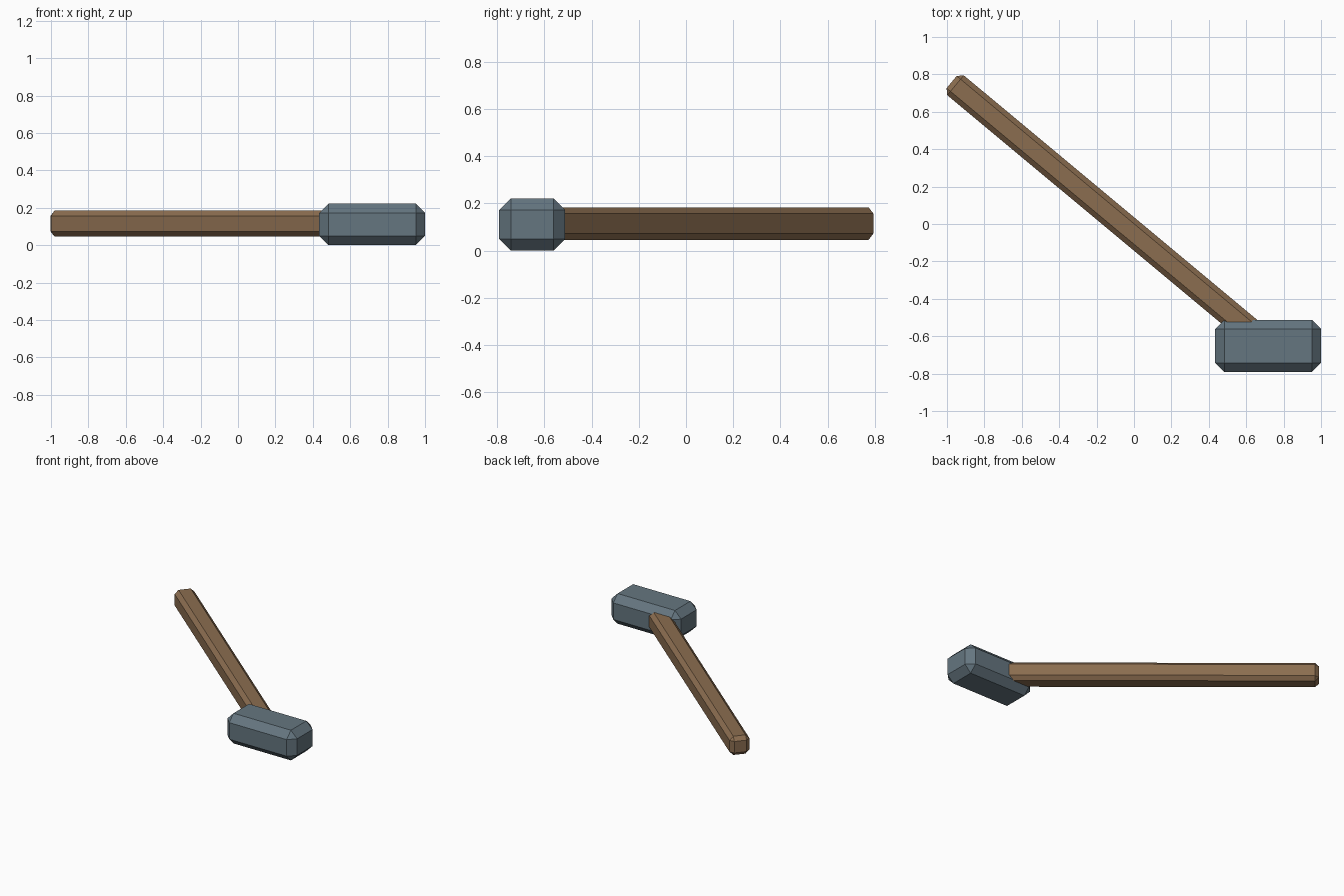
import bpy, bmesh, math
from mathutils import Matrix

if "Cube" in bpy.data.objects:
    bpy.data.objects.remove(bpy.data.objects["Cube"])


def make_material(name, rgb):
    mat = bpy.data.materials.new(name)
    mat.diffuse_color = (*rgb, 1)
    mat.use_nodes = True
    mat.node_tree.nodes["Principled BSDF"].inputs["Base Color"].default_value = mat.diffuse_color
    return mat


def chamfered_block(name, size, centre, angle, bevel, mat):
    """Box with one flat chamfer on every edge, turned about z."""
    bm = bmesh.new()
    bmesh.ops.create_cube(bm, size=1)
    bmesh.ops.scale(bm, vec=size, verts=bm.verts)
    bmesh.ops.bevel(bm, geom=bm.edges[:], offset=bevel, offset_type='OFFSET',
                    segments=1, profile=0.5, affect='EDGES')
    bm.transform(Matrix.Translation(centre) @ Matrix.Rotation(angle, 4, 'Z'))
    mesh = bpy.data.meshes.new(name)
    bm.to_mesh(mesh)
    bm.free()
    mesh.materials.append(mat)
    obj = bpy.data.objects.new(name, mesh)
    bpy.context.collection.objects.link(obj)
    return obj


wood = make_material("brown wood", (0.26, 0.155, 0.08))
steel = make_material("blue grey steel", (0.13, 0.18, 0.215))

# Hammer head, aligned with the axes
chamfered_block("hammer_head", (0.567, 0.28, 0.222), (0.717, -0.652, 0.111),
                0, 0.05, steel)

# Handle, lying diagonally with its inner end buried in the head
angle = math.radians(-39.8)
start, end, side = -1.235, 0.93, -0.041
mid = (start + end) / 2
c, s = math.cos(angle), math.sin(angle)
chamfered_block("handle", (end - start, 0.138, 0.138),
                (mid * c - side * s, mid * s + side * c, 0.115),
                angle, 0.027, wood)
